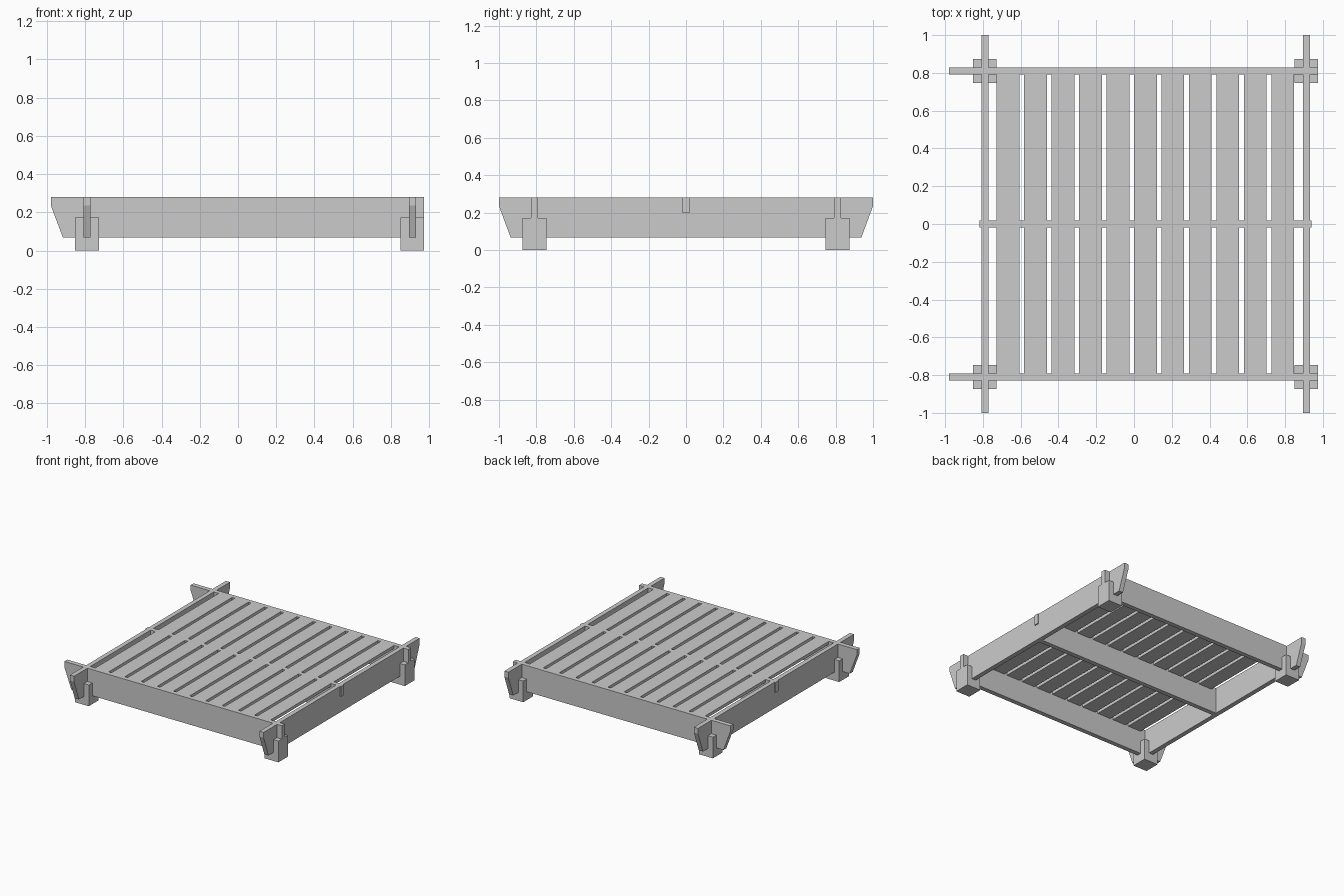
import bpy, bmesh

if "Cube" in bpy.data.objects:
    bpy.data.objects.remove(bpy.data.objects["Cube"])

T = 0.037                        # board thickness
TOP, BOT, LAP = 0.28, 0.068, 0.174
SIDE_X = (-0.79, 0.912)          # side rail centres
END_Y = (-0.81, 0.81)            # end rail centres
H = T / 2


def board(name, profile, axis, pos):
    """Extrude an (along, z) outline into a board running along x or y."""
    bm = bmesh.new()
    lo, hi = pos - H, pos + H
    place = (lambda a, z: (a, lo, z)) if axis == 'X' else (lambda a, z: (lo, a, z))
    face = bm.faces.new([bm.verts.new(place(a, z)) for a, z in profile])
    ext = bmesh.ops.extrude_face_region(bm, geom=[face])
    verts = [v for v in ext['geom'] if isinstance(v, bmesh.types.BMVert)]
    shift = (0, hi - lo, 0) if axis == 'X' else (hi - lo, 0, 0)
    bmesh.ops.translate(bm, verts=verts, vec=shift)
    bmesh.ops.recalc_face_normals(bm, faces=bm.faces)
    return finish(name, bm)


def box(name, x0, x1, y0, y1, z0, z1):
    bm = bmesh.new()
    bmesh.ops.create_cube(bm, size=1)
    bmesh.ops.scale(bm, verts=bm.verts, vec=(x1 - x0, y1 - y0, z1 - z0))
    bmesh.ops.translate(bm, verts=bm.verts,
                        vec=((x0 + x1) / 2, (y0 + y1) / 2, (z0 + z1) / 2))
    return finish(name, bm)


def finish(name, bm):
    mesh = bpy.data.meshes.new(name)
    bm.to_mesh(mesh)
    bm.free()
    obj = bpy.data.objects.new(name, mesh)
    bpy.context.collection.objects.link(obj)
    return obj


def notch(c, edge, depth):
    """Square notch centred at c, listed in increasing direction."""
    return [(c - H, edge), (c - H, depth), (c + H, depth), (c + H, edge)]


# Side rails: tapered ends, lap notches below, tenon slot on top
side = [(-0.938, BOT)] + notch(END_Y[0], BOT, LAP) + notch(END_Y[1], BOT, LAP)
side += [(0.938, BOT), (1.0, 0.235), (1.0, TOP)]
side += notch(0, TOP, 0.197)[::-1] + [(-1.0, TOP), (-1.0, 0.235)]
for label, x in zip(("left", "right"), SIDE_X):
    board(f"{label}_side_rail", side, 'Y', x)

# End rails: tapered on the left, square on the right, lap notches on top
end = [(-0.916, BOT), (0.974, BOT), (0.974, TOP)]
end += notch(SIDE_X[1], TOP, LAP)[::-1] + notch(SIDE_X[0], TOP, LAP)[::-1]
end += [(-0.979, TOP), (-0.979, 0.235)]
for label, y in zip(("front", "back"), END_Y):
    board(f"{label}_end_rail", end, 'X', y)

# Centre beam with tenons through the side rails
xa, xb = SIDE_X[0] + H, SIDE_X[1] - H
board("centre_beam", [(xa, BOT), (xb, BOT), (xb, 0.197), (0.939, 0.197), (0.939, TOP),
                      (-0.817, TOP), (-0.817, 0.197), (xa, 0.197)], 'X', 0)

# Corner feet
for x in SIDE_X:
    for y in END_Y:
        box("corner_foot", x - 0.062, x + 0.062, y - 0.063, y + 0.063, 0, 0.172)

# Slats, in two rows either side of the centre beam
for i in range(11):
    x = -0.727 + i * 0.1455
    for y0, y1 in ((END_Y[0] + H, -H), (H, END_Y[1] - H)):
        box("slat", x, x + 0.12, y0, y1, TOP - 0.025, TOP)
